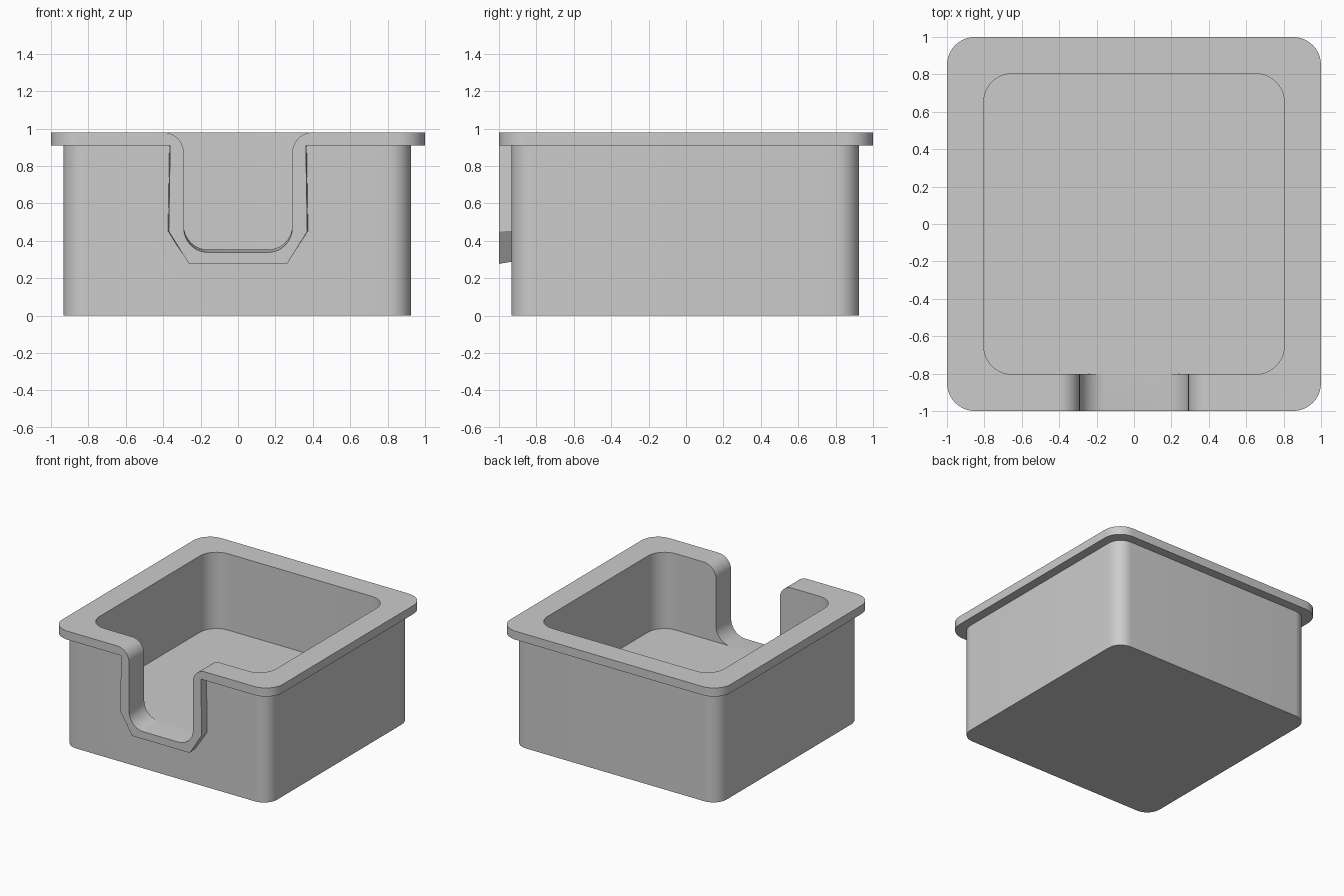
import bpy
from math import sin, cos, pi, radians

if "Cube" in bpy.data.objects:
    bpy.data.objects.remove(bpy.data.objects["Cube"])


def arc(cx, cz, r, a0, a1, n=10):
    return [(cx + r * cos(radians(a0 + (a1 - a0) * i / n)),
             cz + r * sin(radians(a0 + (a1 - a0) * i / n))) for i in range(n + 1)]


def loft(name, ring_a, ring_b):
    """Closed solid between two matching rings of 3D points."""
    n = len(ring_a)
    faces = [tuple(range(n))[::-1], tuple(range(n, 2 * n))]
    faces += [(i, (i + 1) % n, n + (i + 1) % n, n + i) for i in range(n)]
    mesh = bpy.data.meshes.new(name)
    mesh.from_pydata(ring_a + ring_b, [], faces)
    obj = bpy.data.objects.new(name, mesh)
    bpy.context.collection.objects.link(obj)
    return obj


def rounded_block(name, half, r, z0, z1, shift=0.0):
    h = half - r
    pts = []
    for k, (sx, sy) in enumerate([(1, 1), (-1, 1), (-1, -1), (1, -1)]):
        pts += arc(sx * h + shift, sy * h + shift, r, 90 * k, 90 * k + 90)
    return loft(name, [(x, y, z0) for x, y in pts], [(x, y, z1) for x, y in pts])


def front_loft(name, right_a, ya, right_b, yb):
    """Mirror right-hand (x, z) profiles and loft them along y."""
    def ring(right, y):
        pts = right + [(-x, z) for x, z in reversed(right)]
        return [(x, y, z) for x, z in pts]
    return loft(name, ring(right_b, yb), ring(right_a, ya))


def boolean(target, tool, operation):
    mod = target.modifiers.new(operation, 'BOOLEAN')
    mod.operation, mod.solver, mod.object = operation, 'EXACT', tool
    bpy.context.view_layer.objects.active = target
    bpy.ops.object.modifier_apply(modifier=mod.name)
    bpy.data.objects.remove(tool, do_unlink=True)


# Main tray body and overhanging rim
tray = rounded_block("open_tray", 0.93, 0.12, 0.0, 0.95, -0.004)
rim = rounded_block("rim", 1.0, 0.15, 0.91, 0.98)
boolean(tray, rim, 'UNION')

# Raised surround of the front notch, slightly drafted
boss = front_loft("notch_surround",
                  [(0.262, 0.277), (0.37, 0.45), (0.362, 0.94)], -1.0,
                  [(0.268, 0.297), (0.378, 0.455), (0.37, 0.94)], -0.88)
boolean(tray, boss, 'UNION')

# Inner cavity
cavity = rounded_block("cavity_cutter", 0.803, 0.15, 0.353, 1.2)
boolean(tray, cavity, 'DIFFERENCE')


# Front notch with rounded base, flared top and a floor sloping outwards
def notch(base):
    return (arc(0.16, base + 0.13, 0.13, -90, 0)
            + arc(0.40, 0.87, 0.11, 180, 90) + [(0.40, 1.2)])


cutter = front_loft("notch_cutter", notch(0.331), -1.1, notch(0.3605), -0.7)
boolean(tray, cutter, 'DIFFERENCE')

# Smooth rounded corners, crisp edges
bpy.ops.object.select_all(action='DESELECT')
tray.select_set(True)
bpy.context.view_layer.objects.active = tray
bpy.ops.object.shade_smooth_by_angle(angle=radians(28))
